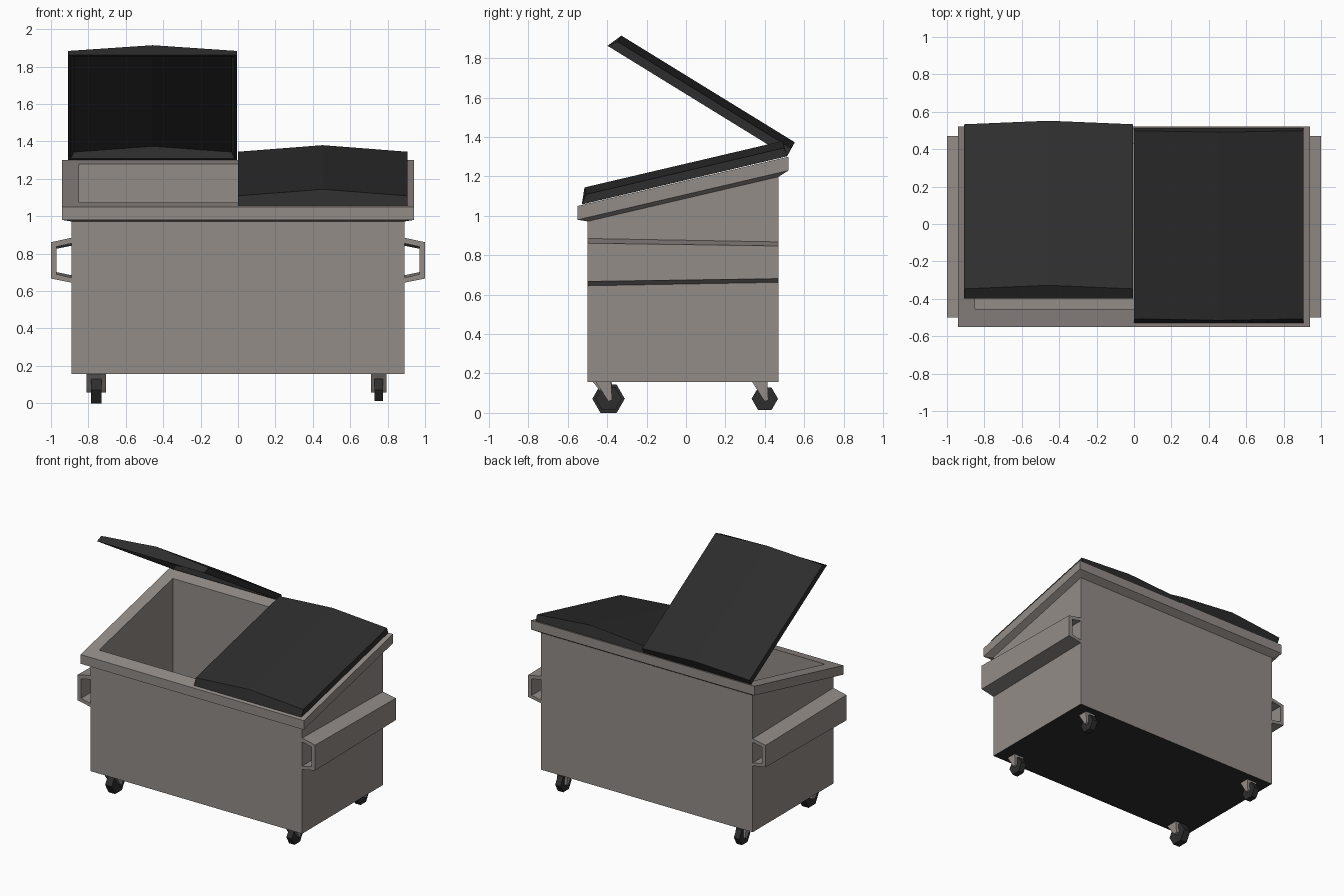
import bpy, bmesh
from math import sin, cos, radians, pi

cube = bpy.data.objects.get("Cube")
if cube:
    bpy.data.objects.remove(cube, do_unlink=True)


def make_material(name, color):
    mat = bpy.data.materials.new(name)
    mat.use_nodes = True
    mat.diffuse_color = color
    mat.node_tree.nodes["Principled BSDF"].inputs["Base Color"].default_value = color
    return mat


GREY = make_material("warm grey metal", (0.29, 0.262, 0.245, 1))
BLACK = make_material("black plastic", (0.026, 0.026, 0.026, 1))


def loft(name, rings, mats, caps=None):
    """Skin a stack of equal rings; caps lists the index loops closing both ends."""
    bm = bmesh.new()
    rows = [[bm.verts.new(p) for p in ring] for ring in rings]
    n = len(rows[0])
    for a, b in zip(rows, rows[1:]):
        for i in range(n):
            j = (i + 1) % n
            bm.faces.new((a[i], a[j], b[j], b[i]))
    for row in (rows[0], rows[-1]):
        for loop in caps or [range(n)]:
            bm.faces.new([row[i] for i in loop])
    bmesh.ops.recalc_face_normals(bm, faces=bm.faces)
    mesh = bpy.data.meshes.new(name)
    bm.to_mesh(mesh)
    bm.free()
    for mat in mats:
        mesh.materials.append(mat)
    obj = bpy.data.objects.new(name, mesh)
    bpy.context.collection.objects.link(obj)
    return obj


# Tub: outer wall, sloped rim, inner wall and floor in one skin
SLOPE = 0.2336


def rect(hx, y0, y1, z, slope=0.0):
    return [(x, y, z + slope * (y + 0.55))
            for x, y in ((-hx, y0), (hx, y0), (hx, y1), (-hx, y1))]


tub = loft("tub", [
    rect(0.89, -0.50, 0.47, 0.157),
    rect(0.89, -0.50, 0.47, 0.96, SLOPE),
    rect(0.94, -0.55, 0.52, 0.98, SLOPE),
    rect(0.94, -0.55, 0.52, 1.05, SLOPE),
    rect(0.85, -0.455, 0.43, 1.05, SLOPE),
    rect(0.85, -0.455, 0.43, 0.19),
], [GREY, BLACK])
for face in tub.data.polygons:
    if face.normal.z < -0.9 and face.center.z < 0.2:
        face.material_index = 1

# Side sleeves: open channels that taper towards the back
PROFILE = [(0.89, 0.12), (1.0, 0.096), (1.0, -0.098), (0.89, -0.12),
           (0.89, -0.094), (0.97, -0.075), (0.97, 0.072), (0.89, 0.09)]
for side, sx in (("left", 1), ("right", -1)):
    loft(side + "_sleeve",
         [[(sx * x, y, 0.765 + z * k) for x, z in PROFILE]
          for y, k in ((-0.50, 1.0), (0.47, 0.855))], [GREY])


# Lids: hollow ridged covers hinged at the back of the rim
def lid(name, x0, x1, degrees):
    a = radians(degrees)
    xm = (x0 + x1) / 2

    def place(x, d, h):
        return (x, 0.513 - d * cos(a) + h * sin(a),
                1.302 + d * sin(a) + h * cos(a))

    def ring(edge, ridge, inset, back, front):
        return [place(x0 + inset, back, edge), place(xm, back, ridge),
                place(x1 - inset, back, edge), place(x1 - inset, front, edge),
                place(xm, front, ridge), place(x0 + inset, front, edge)]

    return loft(name, [
        ring(0.03, 0.066, 0.03, 0.03, 1.02),
        ring(0, 0, 0.015, 0.015, 1.05),
        ring(0, 0, 0, 0, 1.07),
        ring(0.045, 0.081, 0, 0.004, 1.037),
    ], [BLACK], caps=[(0, 1, 4, 5), (1, 2, 3, 4)])


lid("closed_lid", 0.0, 0.905, -13.2)
lid("open_lid", -0.908, -0.005, 31.6)

# Casters: six-sided wheel between two leaning fork plates under a top plate
FORK = [(-0.065, 0.158), (0.013, 0.158), (0.018, 0.066), (0.0, 0.058), (-0.012, 0.075)]
CROWN = [(-0.065, 0.158), (0.013, 0.158), (0.014, 0.13), (-0.045, 0.13)]


def extrude_x(name, x0, x1, outline, mat):
    return loft(name, [[(x, y, z) for y, z in outline] for x in (x0, x1)], [mat])


def caster(name, x, y, s):
    half, plate, r = 0.0225 * s, 0.042 * s, 0.067 * s
    wheel = [(y + r * cos(i * pi / 3), 0.0715 + r * sin(i * pi / 3)) for i in range(6)]
    fork = [(y + p * s, z) for p, z in FORK]
    crown = [(y + p * s, z) for p, z in CROWN]
    extrude_x(name + "_wheel", x - half, x + half, wheel, BLACK)
    extrude_x(name + "_fork_inner", x - plate, x - half, fork, GREY)
    extrude_x(name + "_fork_outer", x + half, x + plate, fork, GREY)
    extrude_x(name + "_crown", x - half, x + half, crown, GREY)


caster("front_left", 0.752, -0.393, 1.0)
caster("front_right", -0.758, -0.393, 1.23)
caster("back_left", 0.752, 0.40, 1.0)
caster("back_right", -0.752, 0.40, 1.0)
